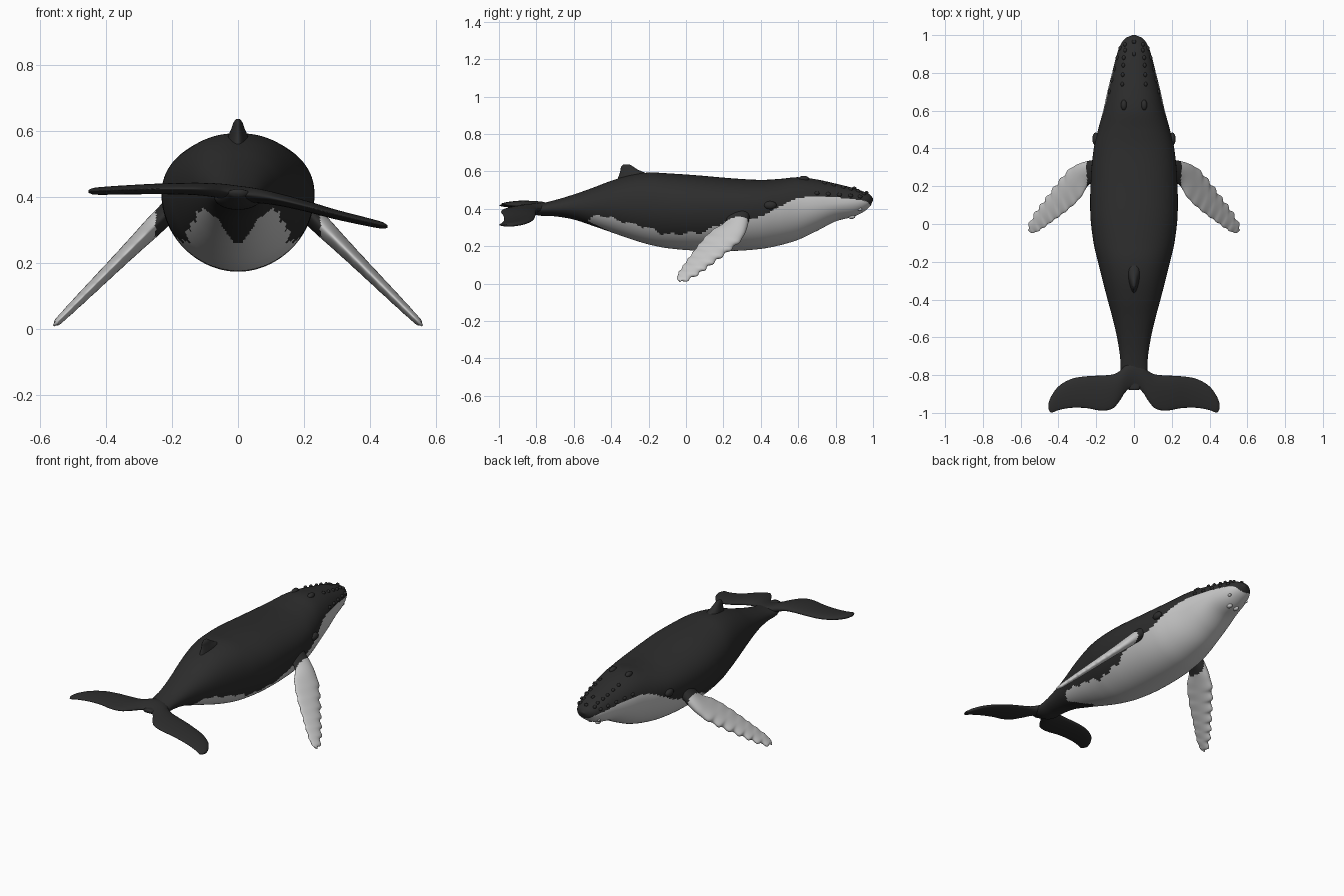
import bpy, bmesh, math
from mathutils import Vector, Matrix

if "Cube" in bpy.data.objects:
    bpy.data.objects.remove(bpy.data.objects["Cube"])


def material(name, v):
    m = bpy.data.materials.new(name)
    m.diffuse_color = (v, v, v, 1)
    m.use_nodes = True
    m.node_tree.nodes["Principled BSDF"].inputs["Base Color"].default_value = m.diffuse_color
    return m


DARK = material("dark skin", 0.026)
WHITE = material("white skin", 0.58)


def curve(rows, t):
    """Smooth interpolation of rows (key, v1, v2, ...) at key t."""
    n = len(rows)
    t = min(max(t, rows[0][0]), rows[-1][0])
    i = 0
    while i < n - 2 and t > rows[i + 1][0]:
        i += 1
    a, b = rows[i], rows[i + 1]
    p, q = rows[max(i - 1, 0)], rows[min(i + 2, n - 1)]
    d = b[0] - a[0]
    u = (t - a[0]) / d
    out = []
    for k in range(1, len(a)):
        m0 = (b[k] - p[k]) / (b[0] - p[0]) * d
        m1 = (q[k] - a[k]) / (q[0] - a[0]) * d
        out.append((2*u**3 - 3*u*u + 1) * a[k] + (u**3 - 2*u*u + u) * m0
                   + (3*u*u - 2*u**3) * b[k] + (u**3 - u*u) * m1)
    return out


def finish(name, bm, is_white):
    bmesh.ops.recalc_face_normals(bm, faces=bm.faces)
    for f in bm.faces:
        f.smooth = True
        f.material_index = 1 if is_white(f.calc_center_median()) else 0
    me = bpy.data.meshes.new(name)
    bm.to_mesh(me)
    bm.free()
    me.materials.append(DARK)
    me.materials.append(WHITE)
    ob = bpy.data.objects.new(name, me)
    bpy.context.collection.objects.link(ob)
    return ob


def loft(name, rings, is_white=lambda c: False):
    bm = bmesh.new()
    vs = [[bm.verts.new(p) for p in r] for r in rings]
    n = len(vs[0])
    for r0, r1 in zip(vs, vs[1:]):
        for i in range(n):
            j = (i + 1) % n
            bm.faces.new((r0[i], r0[j], r1[j], r1[i]))
    bm.faces.new(vs[0])
    bm.faces.new(vs[-1])
    return finish(name, bm, is_white)


def blade(lead, trail, normal, thick, n=28):
    """Fin cross-section, fuller towards the leading edge."""
    lead, trail = Vector(lead), Vector(trail)
    mid, half = (lead + trail) / 2, (lead - trail) / 2
    return [mid + half * math.cos(a) + Vector(normal) * (thick * math.sin(a) * (0.85 + 0.25 * math.cos(a)))
            for a in (2 * math.pi * i / n for i in range(n))]


# Body: y, top, bottom, height of widest point, half width
BODY = [(-0.88, .425, .405, .415, .025), (-0.8, .425, .367, .398, .066), (-0.7, .447, .36, .403, .074),
        (-0.6, .477, .343, .41, .09), (-0.5, .512, .31, .415, .113), (-0.4, .55, .275, .42, .14),
        (-0.3, .58, .24, .42, .166), (-0.2, .594, .21, .42, .191), (-0.1, .59, .19, .415, .214),
        (0.05, .58, .177, .41, .231), (0.25, .563, .175, .405, .228), (0.4, .555, .186, .41, .213),
        (0.5, .56, .205, .415, .19), (0.6, .569, .235, .42, .163), (0.7, .557, .282, .425, .141),
        (0.8, .535, .333, .43, .116), (0.9, .51, .36, .437, .09), (0.955, .49, .388, .44, .068),
        (0.985, .475, .415, .445, .043), (1.0, .455, .445, .45, .008)]
# Edge of the white belly: y, height
EDGE = [(-0.53, .33), (-0.47, .367), (-0.4, .35), (-0.3, .322), (-0.2, .298), (-0.12, .268), (0, .27),
        (0.1, .28), (0.2, .325), (0.35, .345), (0.42, .37), (0.5, .412), (0.58, .45), (0.66, .466),
        (0.8, .462), (0.9, .45), (0.955, .442), (0.98, .425), (1.0, .36)]


def skin(y, a):
    top, bot, mid, w = curve(BODY, y)
    c, s = math.cos(a), math.sin(a)
    e = 2 / 2.2 if s > 0 else 2 / 1.95
    h = top - mid if s > 0 else mid - bot
    return Vector((math.copysign(w * abs(c) ** e, c), y, mid + math.copysign(h * abs(s) ** e, s)))


def belly(c):
    if c.y < -0.53:
        return False
    # dark keel running forward under the tail, wavy edge along the flanks
    if c.y < -0.36 and abs(c.x) < 0.3 * (-0.36 - c.y) + 0.012:
        return False
    wave = 0.006 * math.sin(c.y * 60) if c.y < 0.2 else 0
    return c.z < curve(EDGE, c.y)[0] + wave


RINGS, SEG = 230, 112
loft("body", [[skin(-0.88 + 1.88 * math.sin(math.pi / 2 * k / RINGS), 2 * math.pi * i / SEG)
               for i in range(SEG)] for k in range(RINGS + 1)], belly)

# Tail flukes: |x|, leading y, trailing y, half thickness
FLUKE = [(0, -.72, -.865, .026), (.04, -.74, -.882, .026), (.075, -.778, -.935, .024),
         (.11, -.796, -.976, .022), (.17, -.802, -.988, .02), (.25, -.806, -.975, .018),
         (.33, -.82, -.973, .016), (.4, -.86, -.985, .014), (.44, -.915, -.998, .011),
         (.453, -.95, -.98, .005)]
TILT = [(-.45, .418), (-.3, .424), (-.2, .426), (-.1, .424), (0, .412), (.1, .398), (.2, .375),
        (.3, .347), (.45, .312)]
rings = []
for k in range(81):
    x = 0.453 * math.sin(math.pi / 2 * (k - 40) / 40)
    ly, ty, th = curve(FLUKE, abs(x))
    z = curve(TILT, x)[0]
    rings.append(blade((x, ly, z), (x, ty, z), (0, 0, 1), th))
loft("tail_flukes", rings)

# Dorsal fin: z, front y, back y, half width
FIN = [(.54, -.16, -.375, .045), (.585, -.205, -.356, .034), (.61, -.258, -.35, .022),
       (.628, -.285, -.346, .015), (.638, -.302, -.333, .006)]
rings = []
for k in range(17):
    z = .54 + .098 * k / 16
    f, b, w = curve(FIN, z)
    rings.append(blade((0, f, z), (0, b, z), (1, 0, 0), w))
loft("dorsal_fin", rings)

# Flippers: span, leading x y, trailing x y, half thickness
FLIPPER = [(0, .18, .345, .19, .225, .036), (.12, .265, .328, .243, .205, .034),
           (.22, .33, .298, .285, .138, .029), (.4, .398, .222, .355, .072, .024),
           (.6, .463, .137, .425, .02, .02), (.8, .52, .06, .488, -.025, .016),
           (.93, .553, .0, .525, -.046, .012), (1, .56, -.03, .545, -.047, .005)]
for side, label in ((1, "right"), (-1, "left")):
    rings = []
    for k in range(91):
        s = k / 90
        lx, ly, tx, ty, th = curve(FLIPPER, s)
        bump = 0.006 * math.sin(s * 2 * math.pi * 9) * min(1, max(0, (s - .15) * 6))
        lx, ly = lx + bump * .75, ly + bump * .6
        tx, ty = tx + bump * .3, ty + bump * .3
        height = lambda x: .318 - (x - .25) * .995
        rings.append(blade((side * lx, ly, height(lx)), (side * tx, ty, height(tx)),
                           (side * .7, 0, .71), th))
    loft(label + "_flipper", rings, lambda c: abs(c.x) > .25)


def knobs(name, spots, white=False):
    """Mirrored ellipsoids on the skin: y, angle in degrees, size x y z."""
    bm = bmesh.new()
    for y, deg, *size in spots:
        for a in (deg, 180 - deg):
            m = Matrix.Translation(skin(y, math.radians(a))) @ Matrix.Diagonal((*size, 1))
            bmesh.ops.create_uvsphere(bm, u_segments=14, v_segments=10, radius=1, matrix=m)
    finish(name, bm, lambda c: white)


# Head details
row = [(y, d, .009, .012, .011) for y, d in
       ((.95, 50), (.92, 58), (.88, 58), (.84, 60), (.79, 62), (.74, 64))]
lip = [(y, 24, .009, .013, .010) for y in (.93, .88, .82, .76, .70)]
knobs("head_tubercles", row + lip + [(.965, 88, .008, .01, .01), (.9, 89, .007, .012, .009)])
knobs("blowholes", [(.63, 72, .016, .028, .016)])
knobs("eyes", [(.45, 2, .018, .035, .022)])
knobs("chin_knobs", [(.885, -75, .014, .02, .012), (.93, -40, .008, .012, .008)], True)
